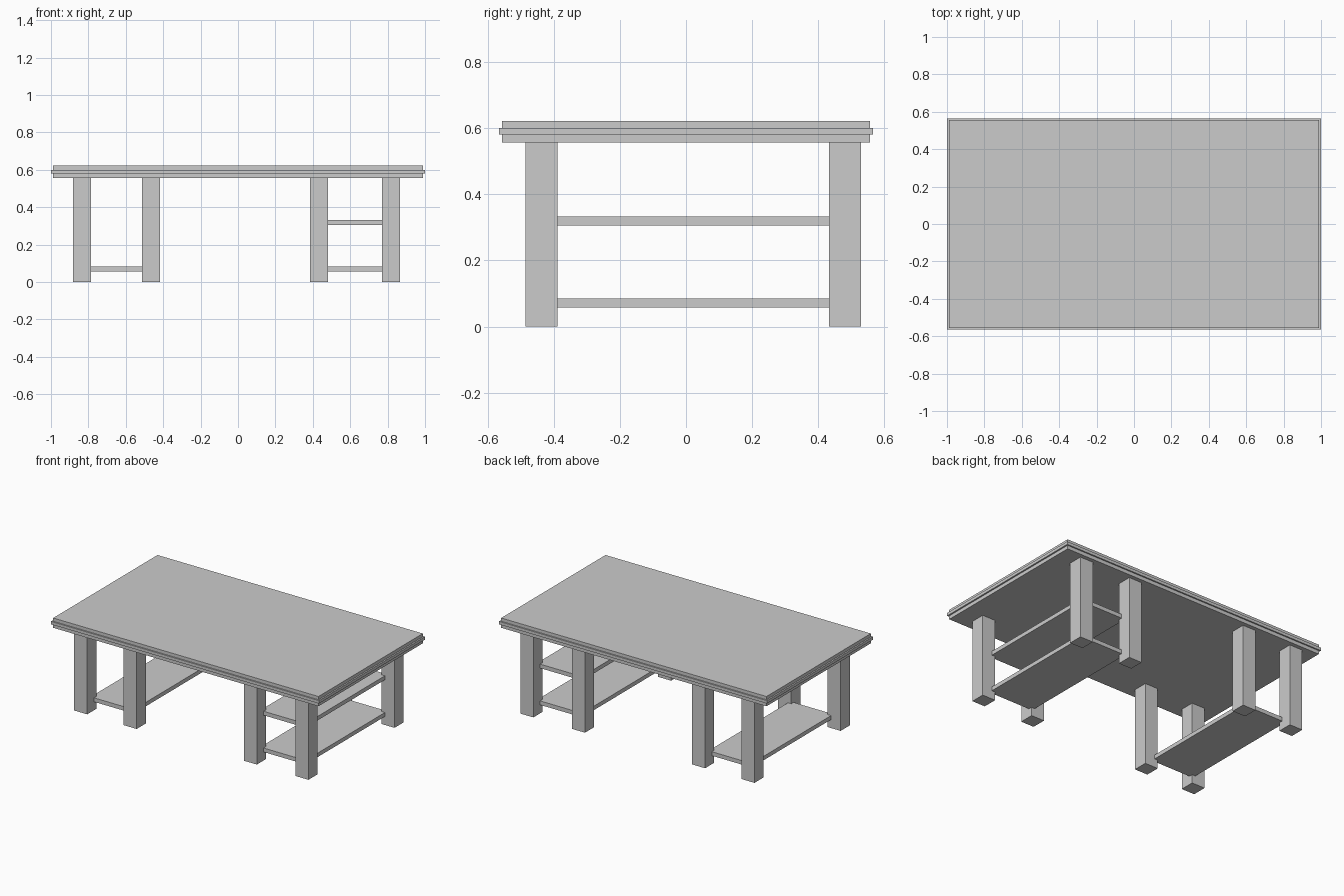
import bpy

if "Cube" in bpy.data.objects:
    bpy.data.objects.remove(bpy.data.objects["Cube"])


def box(name, x, y, z):
    """Axis-aligned box from (min, max) ranges."""
    bpy.ops.mesh.primitive_cube_add(
        size=1, location=[(a + b) / 2 for a, b in (x, y, z)])
    ob = bpy.context.object
    ob.name = name
    ob.scale = [b - a for a, b in (x, y, z)]
    bpy.ops.object.transform_apply(location=False, rotation=False, scale=True)
    return ob


# Layered table top with a protruding middle band
box("top_lower_layer", (-0.99, 0.99), (-0.556, 0.556), (0.556, 0.58))
box("top_middle_band", (-1.0, 1.0), (-0.565, 0.565), (0.58, 0.60))
box("top_upper_layer", (-0.99, 0.99), (-0.556, 0.556), (0.60, 0.622))

# Eight square legs, two groups of four
LEG = 0.097
for side, xs in (("left", (-0.882, -0.513)), ("right", (0.384, 0.769))):
    for pos, x in zip(("a", "b"), xs):
        for row, y in (("front", -0.486), ("back", 0.432)):
            box(f"{side}_{row}_leg_{pos}", (x, x + LEG), (y, y + LEG), (0, 0.556))

# Shelves let slightly into the leg corners
SHELF_Y = (-0.414, 0.457)
box("left_lower_shelf", (-0.81, -0.488), SHELF_Y, (0.057, 0.084))
for name, z in (("lower", 0.057), ("upper", 0.305)):
    box(f"right_{name}_shelf", (0.456, 0.794), SHELF_Y, (z, z + 0.027))
